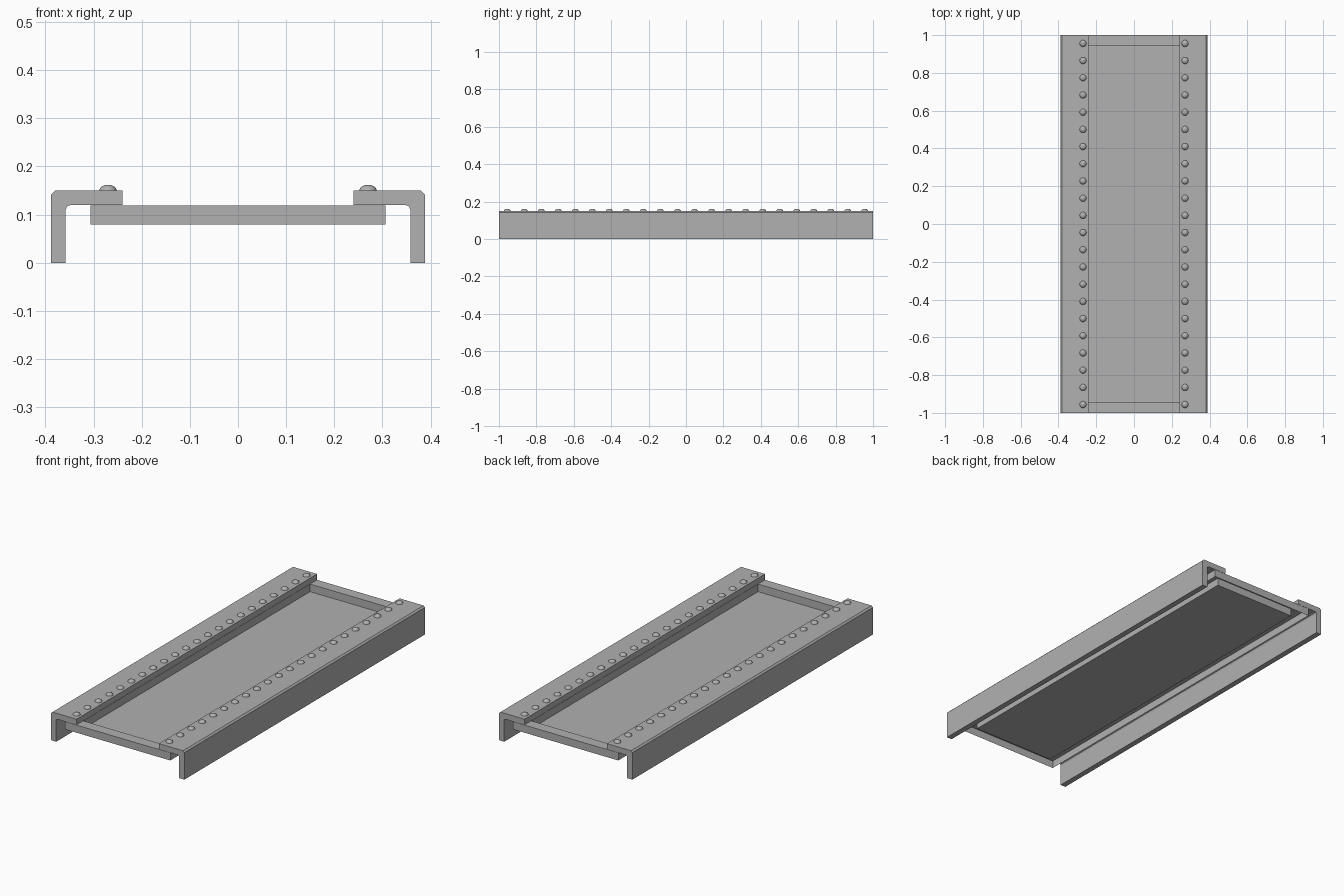
import bpy, bmesh, math

if "Cube" in bpy.data.objects:
    bpy.data.objects.remove(bpy.data.objects["Cube"])

L = 1.0            # half length
RING_X, RING_Y = 0.306, 1.0
IN_X, IN_Y = 0.24, 0.942
Z_LOW, Z_RIM = 0.079, 0.119

# dark grey paint shared by all parts
paint = bpy.data.materials.new("dark_grey")
paint.diffuse_color = (0.44, 0.44, 0.44, 1)
paint.use_nodes = True
paint.node_tree.nodes["Principled BSDF"].inputs["Base Color"].default_value = paint.diffuse_color


def finish(name, bm, recalc=True):
    if recalc:
        bmesh.ops.recalc_face_normals(bm, faces=bm.faces)
    me = bpy.data.meshes.new(name)
    bm.to_mesh(me)
    bm.free()
    me.materials.append(paint)
    ob = bpy.data.objects.new(name, me)
    bpy.context.collection.objects.link(ob)
    return ob


def arc(cx, cz, r, n):
    # quarter round from +x direction up to +z direction
    return [(cx + r * math.cos(i * math.pi / 2 / n), cz + r * math.sin(i * math.pi / 2 / n))
            for i in range(n + 1)]


# side rails: L-shaped profile extruded along the length
profile = ([(0.388, 0.0)] + arc(0.38, 0.142, 0.008, 1) + [(0.24, 0.15), (0.24, 0.12)]
           + arc(0.348, 0.11, 0.01, 2)[::-1] + [(0.358, 0.0)])
for side, label in ((1, "right"), (-1, "left")):
    bm = bmesh.new()
    face = bm.faces.new([bm.verts.new((side * x, -L, z)) for x, z in profile])
    ext = bmesh.ops.extrude_face_region(bm, geom=[face])
    moved = [g for g in ext["geom"] if isinstance(g, bmesh.types.BMVert)]
    bmesh.ops.translate(bm, verts=moved, vec=(0, 2 * L, 0))
    # the source face is kept or consumed by the extrusion; make sure both ends are closed
    bmesh.ops.holes_fill(bm, edges=[e for e in bm.edges if e.is_boundary], sides=0)
    finish(label + "_rail", bm)

# recessed tray: outer skirt, top rim, inner wall and floor, open underneath the rim
bm = bmesh.new()
rings = []
for hx, hy, z in ((RING_X, RING_Y, Z_LOW), (RING_X, RING_Y, Z_RIM),
                  (IN_X, IN_Y, Z_RIM), (IN_X, IN_Y, Z_LOW)):
    rings.append([bm.verts.new((sx * hx, sy * hy, z))
                  for sx, sy in ((-1, -1), (1, -1), (1, 1), (-1, 1))])
for a, b in zip(rings, rings[1:]):
    for i in range(4):
        j = (i + 1) % 4
        bm.faces.new((a[i], a[j], b[j], b[i]))
bm.faces.new(rings[-1])
finish("tray_panel", bm, recalc=False)

# rows of domed rivets on both rails
bm = bmesh.new()
SEG, ROWS, R, H = 12, 4, 0.018, 0.012
for side in (-1, 1):
    for k in range(22):
        cx, cy = side * 0.27, -0.956 + k * 1.912 / 21
        prev = None
        for r in range(ROWS):
            t = r / ROWS * math.pi / 2
            ring = [bm.verts.new((cx + R * math.cos(t) * math.cos(a),
                                  cy + R * math.cos(t) * math.sin(a),
                                  0.15 + H * math.sin(t)))
                    for a in (2 * math.pi * s / SEG for s in range(SEG))]
            if prev:
                for i in range(SEG):
                    j = (i + 1) % SEG
                    bm.faces.new((prev[i], prev[j], ring[j], ring[i]))
            prev = ring
        tip = bm.verts.new((cx, cy, 0.15 + H))
        for i in range(SEG):
            bm.faces.new((prev[i], prev[(i + 1) % SEG], tip))
for f in bm.faces:
    f.smooth = True
finish("rivets", bm, recalc=False)
